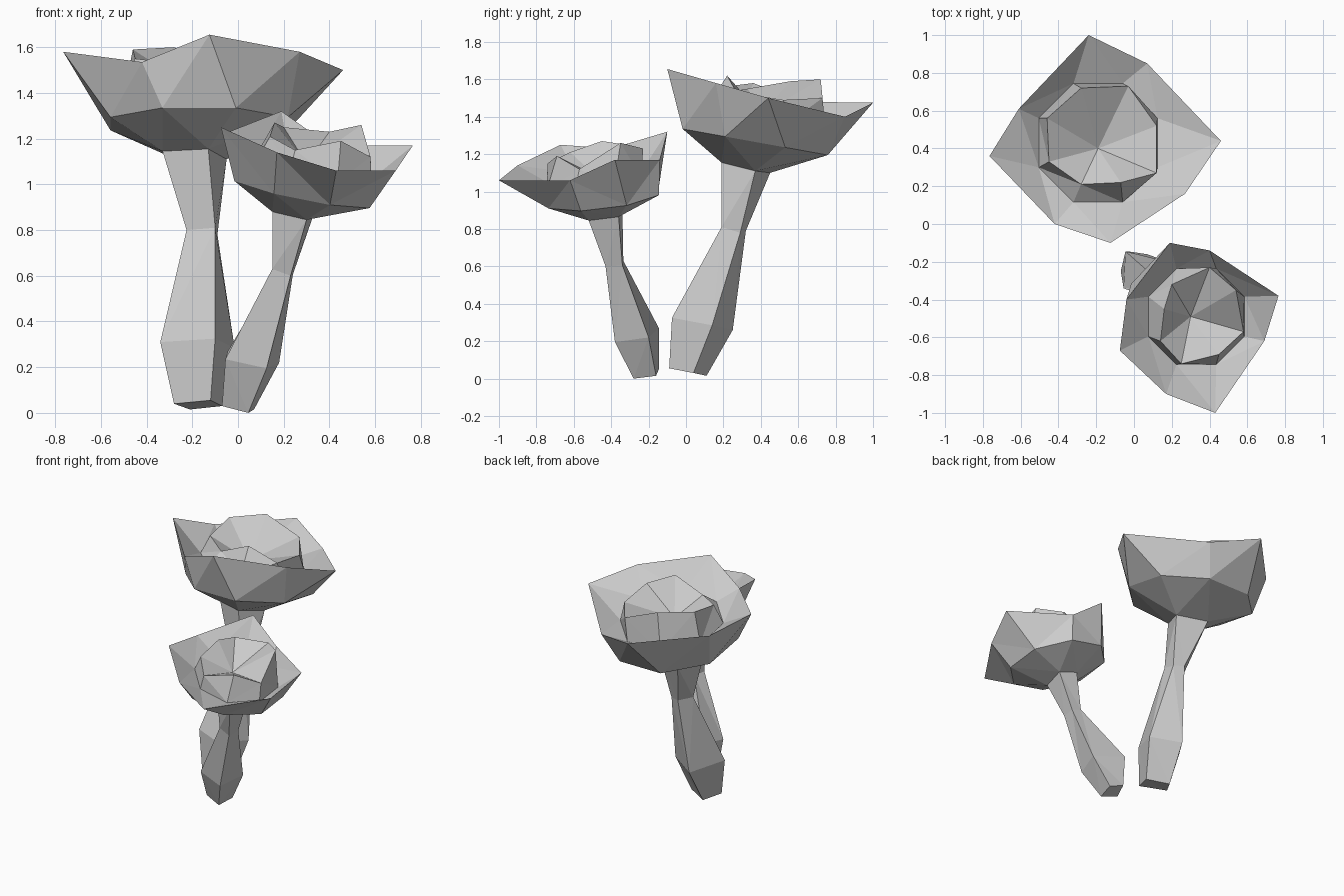
import bpy, bmesh
from math import cos, sin, pi

if "Cube" in bpy.data.objects:
    bpy.data.objects.remove(bpy.data.objects["Cube"])


def octagon(cx, cy, cz, r, sx, sy):
    """Regular octagon lying on a tilted plane with slopes sx, sy."""
    pts = []
    for k in range(8):
        a = pi / 8 + k * pi / 4
        dx, dy = r * cos(a), r * sin(a)
        pts.append((cx + dx, cy + dy, cz + sx * dx + sy * dy))
    return pts


def loft(name, rings, tip=None, close_bottom=False):
    """Skin counter-clockwise rings in order; a ring may double its point count."""
    bm = bmesh.new()
    loops = [[bm.verts.new(p) for p in ring] for ring in rings]
    for a, b in zip(loops, loops[1:]):
        n, m = len(a), len(b)
        for i in range(n):
            j = (i + 1) % n
            if n == m:
                bm.faces.new((a[i], a[j], b[j], b[i]))
            else:
                bm.faces.new((a[i], b[2 * i + 1], b[2 * i]))
                bm.faces.new((a[i], a[j], b[(2 * i + 2) % m], b[2 * i + 1]))
    if tip:
        t, last = bm.verts.new(tip), loops[-1]
        for i, v in enumerate(last):
            bm.faces.new((v, last[(i + 1) % len(last)], t))
    if close_bottom:
        bm.faces.new(loops[0][::-1])
    bmesh.ops.triangulate(bm, faces=bm.faces[:])
    mesh = bpy.data.meshes.new(name)
    bm.to_mesh(mesh)
    bm.free()
    bpy.context.collection.objects.link(bpy.data.objects.new(name, mesh))


def mushroom(name, stem, bowl, rim, crown_base, crown_top, pit):
    loft(name + "_stem", stem, close_bottom=True)
    # bowl, rim, inner slope, jagged crown and centre pit in one skin
    loft(name + "_cap", [stem[-1], octagon(*bowl), rim,
                         octagon(*crown_base), crown_top], tip=pit)


# tall mushroom: four-sided stem rings run right, back, left, front
mushroom(
    "tall_mushroom",
    stem=[
        [(-.07, .04, .03), (-.21, .11, .015), (-.28, 0, .04), (-.12, -.09, .055)],
        [(-.015, .14, .285), (-.2, .25, .26), (-.34, .05, .31), (-.1, -.075, .325)],
        [(-.09, .29, .78), (-.16, .32, .79), (-.225, .24, .8), (-.1, .19, .81)],
        [(-.05, .37, 1.11), (-.25, .45, 1.1), (-.33, .27, 1.145), (-.13, .19, 1.155)],
    ],
    bowl=(-.17, .37, 1.265, .42, 0, -.18),
    rim=[(.46, .44, 1.5), (.07, .85, 1.4), (-.24, 1, 1.475), (-.61, .61, 1.48),
         (-.765, .36, 1.58), (-.42, 0, 1.535), (-.125, -.1, 1.655), (.27, .16, 1.58)],
    crown_base=(-.19, .43, 1.4, .34, 0, -.18),
    crown_top=[(.12, .52, 1.49), (-.03, .73, 1.5), (-.28, .72, 1.6), (-.46, .56, 1.59),
               (-.45, .33, 1.55), (-.28, .21, 1.53), (-.07, .22, 1.62), (.12, .27, 1.53)],
    pit=(-.19, .4, 1.415))

# short mushroom: leans away to the front right
mushroom(
    "short_mushroom",
    stem=[
        [(.07, -.16, .015), (-.03, -.145, .05), (-.07, -.25, .03), (.045, -.28, 0)],
        [(.18, -.2, .22), (-.045, -.145, .27), (-.055, -.34, .235), (.125, -.38, .195)],
        [(.24, -.34, .605), (.17, -.335, .63), (.15, -.42, .63), (.23, -.43, .6)],
        [(.33, -.36, .865), (.2, -.34, .9), (.15, -.45, .88), (.3, -.52, .845)],
    ],
    bowl=(.28, -.44, .97, .32, -.2, .12),
    rim=[(.765, -.38, 1.17), (.4, -.14, 1.17), (.19, -.1, 1.32), (-.04, -.4, 1.23),
         (-.075, -.67, 1.25), (.17, -.9, 1.14), (.43, -1, 1.06), (.69, -.62, 1.06)],
    crown_base=(.33, -.49, 1.06, .275, -.2, .12),
    crown_top=[(.54, -.35, 1.26), (.4, -.23, 1.23), (.2, -.32, 1.25), (.16, -.45, 1.27),
               (.14, -.62, 1.21), (.25, -.74, 1.15), (.45, -.69, 1.19), (.58, -.57, 1.12)],
    pit=(.3, -.49, 1.09))
